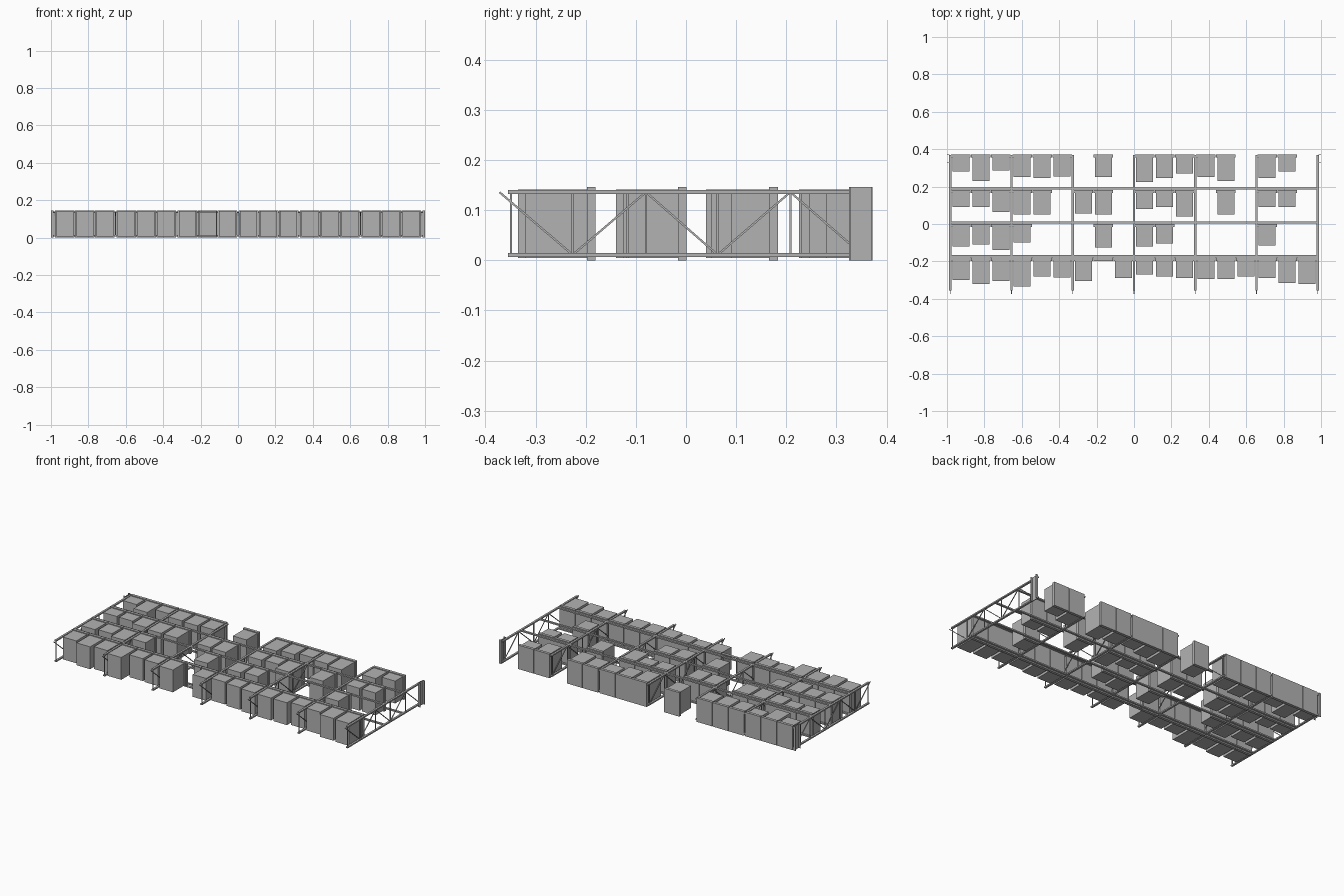
import bpy
import bmesh
from mathutils import Vector, Matrix

cube = bpy.data.objects.get("Cube")
if cube:
    bpy.data.objects.remove(cube)

grey = bpy.data.materials.new("plain grey")
grey.use_nodes = True
colour = (0.45, 0.45, 0.45, 1)
grey.diffuse_color = colour
grey.node_tree.nodes["Principled BSDF"].inputs["Base Color"].default_value = colour


def box(bm, low, high):
    """Add a box between two opposite corners."""
    low, high = Vector(low), Vector(high)
    matrix = Matrix.Translation((low + high) / 2) @ Matrix.Diagonal((high - low).to_4d())
    bmesh.ops.create_cube(bm, size=1, matrix=matrix)


def bar(bm, x, start, end, width):
    """Add a square bar in the plane at x, between two (y, z) points."""
    a, b = Vector((x, *start)), Vector((x, *end))
    turn = (b - a).to_track_quat("Z", "X").to_matrix().to_4x4()
    size = Matrix.Diagonal((width, width, (b - a).length, 1))
    bmesh.ops.create_cube(bm, size=1, matrix=Matrix.Translation((a + b) / 2) @ turn @ size)


def finish(bm, name):
    mesh = bpy.data.meshes.new(name)
    bm.to_mesh(mesh)
    bm.free()
    mesh.materials.append(grey)
    bpy.context.collection.objects.link(bpy.data.objects.new(name, mesh))


BAY = 0.3275
LOW, HIGH = 0.011, 0.136

# Cross trusses between the bays
web = [(-0.372, HIGH), (-0.226, LOW), (-0.08, HIGH), (0.063, LOW), (0.208, HIGH), (0.352, LOW)]
for i in range(7):
    x = (i - 3) * BAY
    bm = bmesh.new()
    for z in (LOW, HIGH):
        box(bm, (x - 0.006, -0.355, z - 0.004), (x + 0.006, 0.368, z + 0.004))
    for start, end in zip(web, web[1:]):
        bar(bm, x, start, end, 0.004)
    for y in [-0.349] + [p[0] for p in web[1:]]:
        bar(bm, x, (y, LOW), (y, HIGH), 0.004)
    finish(bm, f"truss_{i + 1}")

# End columns, open channels on the outer trusses
for name, side in (("left_column", 1), ("right_column", -1)):
    bm = bmesh.new()
    box(bm, (side * 0.986, 0.325, 0), (side * 0.989, 0.372, 0.146))
    for y in (0.325, 0.369):
        box(bm, (side * 0.989, y, 0), (side, y + 0.003, 0.146))
    finish(bm, name)

# Long rails behind the three forward rows
lips = [-0.197, -0.016, 0.166, 0.355]
for row, y in enumerate(lips[:3]):
    bm = bmesh.new()
    for z in (LOW, HIGH):
        box(bm, (-0.985, y + 0.018, z - 0.004), (0.985, y + 0.03, z + 0.004))
    finish(bm, f"rail_pair_{row + 1}")

# Front position of the block in each occupied slot, row by row
rows = [
    {0: -0.30, 1: -0.32, 2: -0.305, 3: -0.335, 4: -0.28, 5: -0.285, 6: -0.305, 8: -0.29, 9: -0.27,
     10: -0.28, 11: -0.29, 12: -0.295, 13: -0.295, 14: -0.28, 15: -0.29, 16: -0.315, 17: -0.32},
    {0: -0.12, 1: -0.11, 2: -0.14, 3: -0.10, 7: -0.125, 9: -0.12, 10: -0.105, 15: -0.115},
    {0: 0.09, 1: 0.09, 2: 0.065, 3: 0.05, 4: 0.05, 6: 0.055, 7: 0.05, 9: 0.08, 10: 0.09,
     11: 0.04, 13: 0.05, 15: 0.09, 16: 0.09},
    {0: 0.28, 1: 0.23, 2: 0.285, 3: 0.25, 4: 0.245, 5: 0.255, 7: 0.25, 9: 0.225, 10: 0.245,
     11: 0.27, 12: 0.25, 13: 0.23, 15: 0.245, 16: 0.28},
]


def slot_x(slot):
    return (slot // 3 - 2.5) * BAY + (slot % 3 - 1) * 0.107


# Blocks, each with a wider flange at the back
for row, (lip, fronts) in enumerate(zip(lips, rows)):
    for slot, front in fronts.items():
        x = slot_x(slot)
        bm = bmesh.new()
        box(bm, (x - 0.0455, front, 0.005), (x + 0.0455, lip, 0.141))
        box(bm, (x - 0.052, lip, 0), (x + 0.052, lip + 0.017, 0.146))
        finish(bm, f"block_{row + 1}_{slot + 1}")

# Open frame in the one empty slot of the front row
bm = bmesh.new()
x, y = slot_x(7), lips[0]
for z in (0, 0.141):
    box(bm, (x - 0.052, y, z), (x + 0.052, y + 0.017, z + 0.005))
for side in (-0.052, 0.047):
    box(bm, (x + side, y, 0.005), (x + side + 0.005, y + 0.017, 0.141))
finish(bm, "open_frame")
